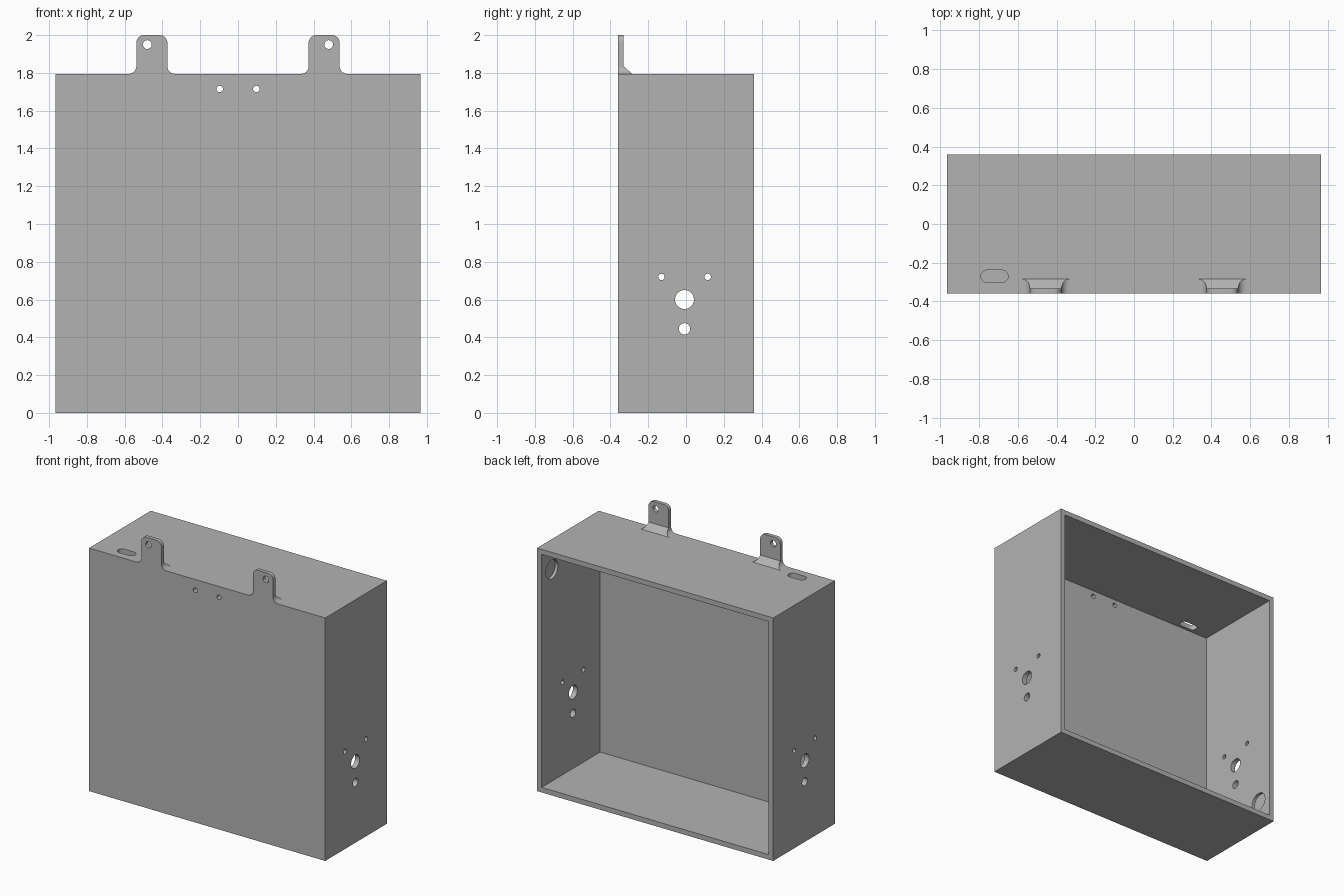
import bpy, bmesh
from math import pi, sin, cos
from mathutils import Vector, Matrix

cube = bpy.data.objects.get("Cube")
if cube:
    bpy.data.objects.remove(cube, do_unlink=True)

W, D, H, WALL = 0.965, 0.36, 1.795, 0.037   # half width, half depth, height, wall

grey = bpy.data.materials.new("plain grey")
grey.use_nodes = True
grey.diffuse_color = (0.45, 0.45, 0.45, 1)
grey.node_tree.nodes["Principled BSDF"].inputs["Base Color"].default_value = (0.45, 0.45, 0.45, 1)


def prism(name, points, direction):
    """Extrude a closed outline of 3D points along a direction."""
    bm = bmesh.new()
    face = bm.faces.new([bm.verts.new(p) for p in points])
    top = bmesh.ops.extrude_face_region(bm, geom=[face])["geom"]
    moved = [g for g in top if isinstance(g, bmesh.types.BMVert)]
    bmesh.ops.translate(bm, verts=moved, vec=direction)
    bmesh.ops.recalc_face_normals(bm, faces=bm.faces)
    mesh = bpy.data.meshes.new(name)
    bm.to_mesh(mesh)
    bm.free()
    obj = bpy.data.objects.new(name, mesh)
    bpy.context.collection.objects.link(obj)
    mesh.materials.append(grey)
    return obj


def box(name, low, high):
    (x0, y0, z0), (x1, y1, z1) = low, high
    base = [(x0, y0, z0), (x1, y0, z0), (x1, y1, z0), (x0, y1, z0)]
    return prism(name, base, (0, 0, z1 - z0))


def arc(cx, cy, r, start, end, steps=10):
    angles = [start + (end - start) * i / steps for i in range(steps + 1)]
    return [(cx + r * cos(a), cy + r * sin(a)) for a in angles]


def drill(axis, centre, r, length):
    """Round cutter starting at centre and running along one axis."""
    ring = arc(0, 0, r, 0, 2 * pi, 48)[:-1]
    turn = Vector((0, 0, 1)).rotation_difference(Vector(axis)).to_matrix()
    points = [Vector(centre) + turn @ Vector((a, b, 0)) for a, b in ring]
    return prism("drill", points, Vector(axis) * length)


def combine(obj, tool, operation="DIFFERENCE"):
    mod = obj.modifiers.new("cut", "BOOLEAN")
    mod.operation, mod.solver, mod.object = operation, "EXACT", tool
    bpy.context.view_layer.objects.active = obj
    bpy.ops.object.modifier_apply(modifier=mod.name)
    bpy.data.objects.remove(tool, do_unlink=True)


def finish(obj):
    bpy.ops.object.select_all(action="DESELECT")
    obj.select_set(True)
    bpy.context.view_layer.objects.active = obj
    bpy.ops.object.shade_smooth_by_angle(angle=pi / 6)


# Case: a box hollowed out from the back
case = box("case", (-W, -D, 0), (W, D, H))
combine(case, box("hollow", (-W + WALL, -D + WALL, WALL), (W - WALL, D + 0.1, H - WALL)))

# Holes running through both side walls
for y, z, r in ((-0.008, 0.6, 0.05), (-0.008, 0.445, 0.03), (-0.13, 0.72, 0.017), (0.115, 0.72, 0.017)):
    combine(case, drill((1, 0, 0), (-1.1, y, z), r, 2.2))

# Two small holes in the front wall
for x in (-0.097, 0.097):
    combine(case, drill((0, 1, 0), (x, -0.5, 1.715), 0.017, 0.3))

# Blind round recesses on the inside of the side walls
for side, z in ((1, H - 0.193), (-1, 0.193)):
    combine(case, drill((side, 0, 0), (side * 0.85, 0.24, z), 0.07, W - 0.85 - 0.015))

# Rounded slot in the top
slot = arc(-0.682, -0.27, 0.032, -pi / 2, pi / 2) + arc(-0.758, -0.27, 0.032, pi / 2, 3 * pi / 2)
combine(case, prism("slot", [(x, y, H - 0.1) for x, y in slot], (0, 0, 0.2)))
finish(case)

# Hanging tabs: rounded top, flared foot, sloped gusset behind
R, HALF = 0.04, 0.082
right_half = (arc(HALF + R, H + R, R, 1.5 * pi, pi) + arc(HALF - R, 2 - R, R, 0, pi / 2))
outline = right_half + [(-x, z) for x, z in reversed(right_half)]
gusset = [(-D - 0.05, H - 0.05), (-0.285, H - 0.05), (-0.285, H), (-0.332, H + 0.042),
          (-0.332, 2.1), (-D - 0.05, 2.1)]
for side, name in ((1, "left_tab"), (-1, "right_tab")):
    mid = side * 0.456
    tab = prism(name, [(mid + x, -D, z) for x, z in outline], (0, 0.1, 0))
    combine(tab, prism("gusset", [(mid - 0.2, y, z) for y, z in gusset], (0.4, 0, 0)), "INTERSECT")
    combine(tab, drill((0, 1, 0), (side * 0.48, -0.5, 1.95), 0.023, 0.3))
    finish(tab)
